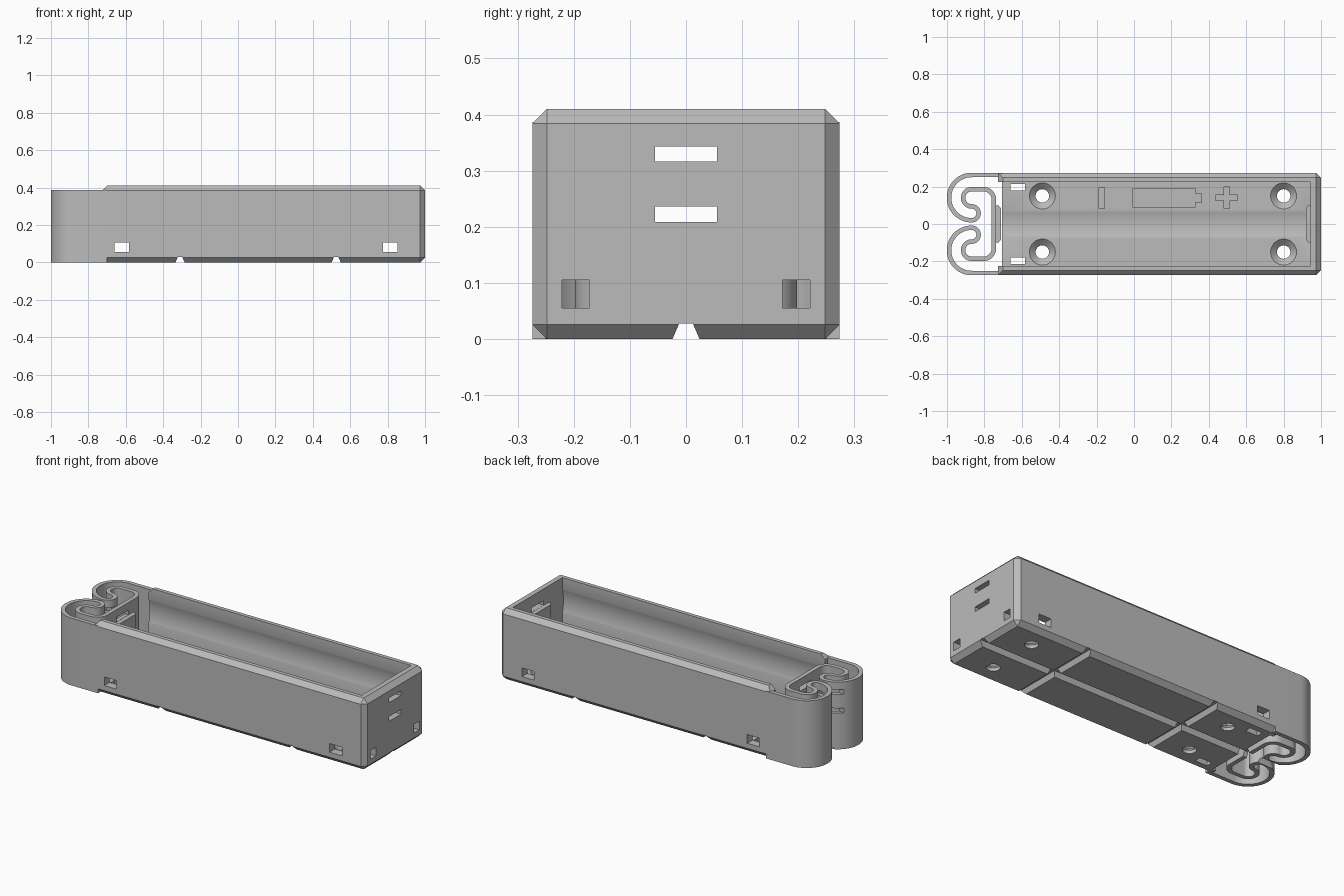
import bpy, bmesh, math
from mathutils import Vector

cube = bpy.data.objects.get("Cube")
if cube:
    bpy.data.objects.remove(cube, do_unlink=True)

grey = bpy.data.materials.new("plain_grey")
grey.use_nodes = True
grey.diffuse_color = (0.5, 0.5, 0.5, 1)
grey.node_tree.nodes["Principled BSDF"].inputs["Base Color"].default_value = (0.5, 0.5, 0.5, 1)


def make(name, bm):
    bmesh.ops.recalc_face_normals(bm, faces=bm.faces)
    mesh = bpy.data.meshes.new(name)
    bm.to_mesh(mesh)
    bm.free()
    mesh.materials.append(grey)
    obj = bpy.data.objects.new(name, mesh)
    bpy.context.collection.objects.link(obj)
    return obj


def prism(name, profile, lo, hi, axis="z"):
    """Extrude a 2D profile along an axis from lo to hi."""
    place = {"x": lambda a, b, d: (d, a, b),
             "y": lambda a, b, d: (a, d, b),
             "z": lambda a, b, d: (a, b, d)}[axis]
    bm = bmesh.new()
    rings = [[bm.verts.new(place(a, b, d)) for a, b in profile] for d in (lo, hi)]
    bm.faces.new(rings[0])
    bm.faces.new(rings[1])
    n = len(profile)
    for i in range(n):
        j = (i + 1) % n
        bm.faces.new((rings[0][i], rings[0][j], rings[1][j], rings[1][i]))
    return make(name, bm)


def box(name, x0, x1, y0, y1, z0, z1):
    return prism(name, [(x0, y0), (x1, y0), (x1, y1), (x0, y1)], z0, z1)


def cone(name, x, y, z0, z1, r0, r1):
    bm = bmesh.new()
    bmesh.ops.create_cone(bm, cap_ends=True, segments=32, radius1=r0, radius2=r1, depth=z1 - z0)
    bmesh.ops.translate(bm, verts=bm.verts, vec=(x, y, (z0 + z1) / 2))
    return make(name, bm)


def arc(cx, cy, r, start, end, n=24):
    angles = [math.radians(start + (end - start) * i / n) for i in range(n + 1)]
    return [(cx + r * math.cos(a), cy + r * math.sin(a)) for a in angles]


def cut(target, *cutters):
    bpy.context.view_layer.objects.active = target
    for c in cutters:
        mod = target.modifiers.new("cut", "BOOLEAN")
        mod.operation = "DIFFERENCE"
        mod.solver = "EXACT"
        mod.object = c
        bpy.ops.object.modifier_apply(modifier=mod.name)
        bpy.data.objects.remove(c, do_unlink=True)


def smooth(obj):
    bpy.ops.object.select_all(action="DESELECT")
    obj.select_set(True)
    bpy.context.view_layer.objects.active = obj
    bpy.ops.object.shade_smooth_by_angle(angle=math.radians(28))


LEFT, RIGHT, HALF, TOP = -0.727, 1.0, 0.274, 0.41
FLOOR, INNER, END = 0.05, 0.225, 0.945
groove = [(-0.024, -0.05), (-0.024, 0), (-0.012, 0.028), (0.012, 0.028), (0.024, 0), (0.024, -0.05)]


def contact_slots():
    return [box("slot", -2, 2, -0.055, 0.055, z, z + 0.027) for z in (0.209, 0.316)]


# Chamfered tray body, left end kept square where the springs join
tray = box("tray", LEFT, RIGHT, -HALF, HALF, 0, TOP)
bm = bmesh.new()
bm.from_mesh(tray.data)
edges = []
for e in bm.edges:
    mid = (e.verts[0].co + e.verts[1].co) / 2
    if mid.x > LEFT + 0.01 or mid.z > TOP - 0.01:
        edges.append(e)
bmesh.ops.bevel(bm, geom=edges, offset=0.026, segments=1, affect="EDGES", profile=0.5)
bm.to_mesh(tray.data)
bm.free()

# Cavity, battery trough and open end
cut(tray,
    box("cavity", -2, END, -INNER, INNER, FLOOR, 1),
    prism("trough", arc(0, 0.275, 0.235, 0, 360, 72)[:-1], -2, END, "x"),
    box("open_end", -2, -0.705, -INNER, INNER, -1, 1),
    *contact_slots())

# Wire windows in the sides, end and floor
for x in (-0.66, 0.775):
    cut(tray, box("side_window", x, x + 0.078, -1, 1, 0.055, 0.105))
for s in (-1, 1):
    y0, y1 = sorted((s * 0.172, s * 0.221))
    cut(tray, box("end_window", 0.9, 1.1, y0, y1, 0.055, 0.105))
    y0, y1 = sorted((s * 0.178, s * 0.215))
    cut(tray, box("floor_window", -0.66, -0.582, y0, y1, -1, 0.08))

# Wire grooves under the floor
cut(tray, prism("long_groove", groove, -2, 2, "x"))
for x in (-0.31, 0.525):
    cut(tray, prism("cross_groove", [(x + a, b) for a, b in groove], -1, 1, "y"))

# Countersunk screw holes
for x in (-0.49, 0.8):
    for y in (-0.15, 0.15):
        cut(tray, cone("hole", x, y, -0.1, 0.1, 0.036, 0.036),
            cone("countersink", x, y, 0.015, 0.055, 0.032, 0.075))

# Shallow engraved polarity marks
w, a, px, py = 0.015, 0.058, 0.495, 0.14
plus = [(-w, -a), (w, -a), (w, -w), (a, -w), (a, w), (w, w),
        (w, a), (-w, a), (-w, w), (-a, w), (-a, -w), (-w, -w)]
cell = [(-0.005, 0.088), (0.325, 0.088), (0.325, 0.115), (0.36, 0.115),
        (0.36, 0.163), (0.325, 0.163), (0.325, 0.19), (-0.005, 0.19)]
cut(tray,
    box("minus", -0.187, -0.158, 0.084, 0.196, 0.04, 0.1),
    prism("plus", [(px + u, py + v) for u, v in plus], 0.04, 0.1),
    prism("cell", cell, 0.04, 0.1))
smooth(tray)

# Curled spring strip: one half of the centre line, mirrored across y
cx = -0.868
half = [(-0.7, 0.262)]
half += arc(cx, 0.141, 0.121, 90, 270, 36)
half += arc(cx, 0.057, 0.037, -90, 90)[1:]
half += arc(cx, 0.14, 0.046, 270, 90)[1:]
half += arc(-0.804, 0.131, 0.055, 90, 0, 12)
path = [Vector(p) for p in half + [(x, -y) for x, y in reversed(half)]]
sides = ([], [])
for i, p in enumerate(path):
    d0 = (p - path[max(i - 1, 0)]).normalized()
    d1 = (path[min(i + 1, len(path) - 1)] - p).normalized()
    t = (d0 + d1).normalized()
    n = Vector((-t.y, t.x)) * 0.012
    sides[0].append(tuple(p + n))
    sides[1].append(tuple(p - n))
spring = prism("spring_strip", sides[0] + sides[1][::-1], 0, 0.387)
cut(spring, prism("spring_groove", groove, -2, 2, "x"), *contact_slots())
smooth(spring)

# Contact bars between the slots at both ends
for name, x, d in (("spring_contact_bar", -0.739, 1), ("end_contact_bar", END + 0.002, -1)):
    bar = [(0, -0.1), (0.014, -0.1), (0.027, -0.085), (0.027, 0.085), (0.014, 0.1), (0, 0.1)]
    prism(name, [(x + d * u, v) for u, v in bar], 0.237, 0.315)
